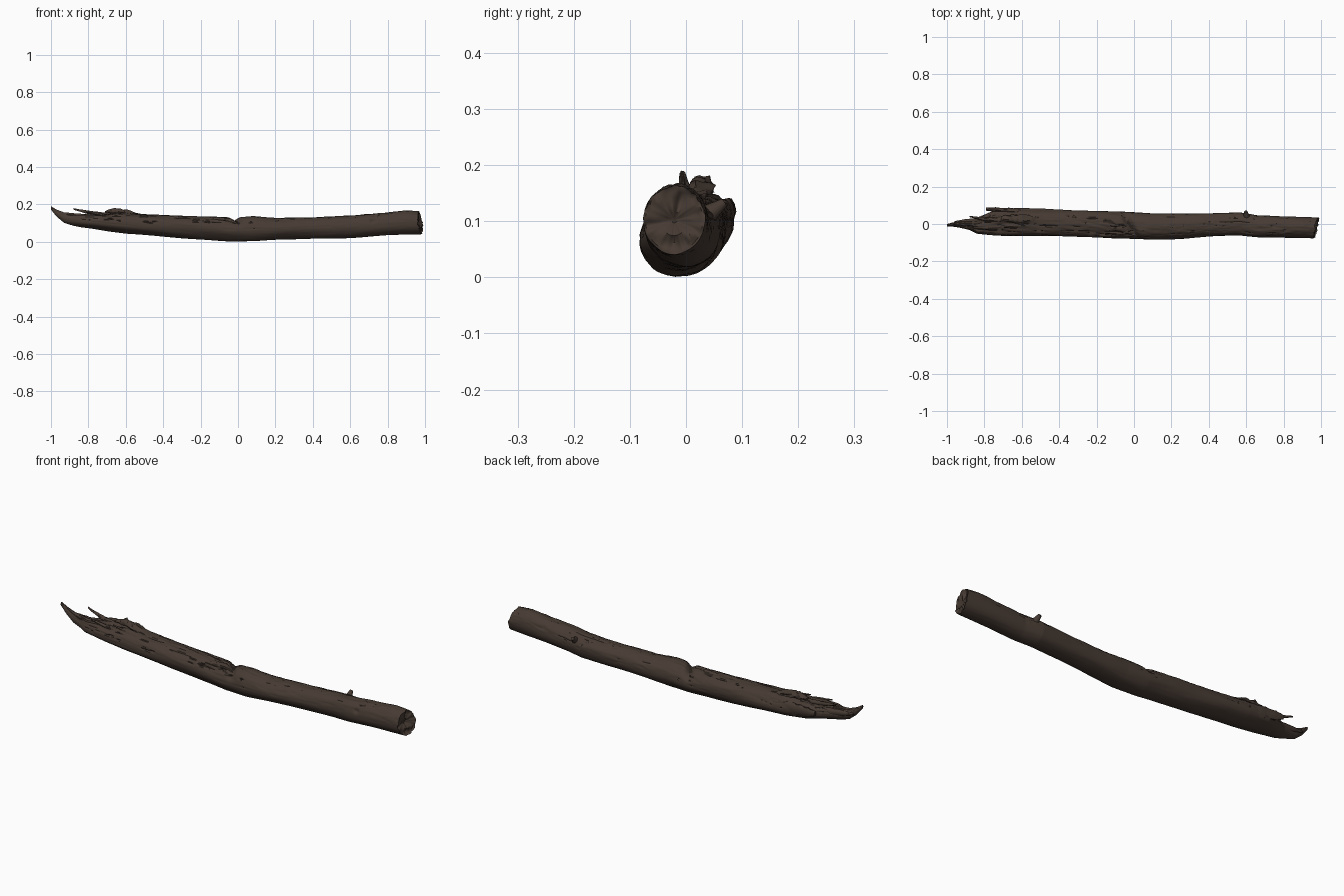
import bpy, bmesh, math, random
from mathutils import Vector, noise

random.seed(4)
if "Cube" in bpy.data.objects:
    bpy.data.objects.remove(bpy.data.objects["Cube"])


def material(name, rgb):
    m = bpy.data.materials.new(name)
    m.use_nodes = True
    m.diffuse_color = (*rgb, 1)
    bsdf = next(n for n in m.node_tree.nodes if n.type == "BSDF_PRINCIPLED")
    bsdf.inputs["Base Color"].default_value = (*rgb, 1)
    bsdf.inputs["Roughness"].default_value = 0.9
    return m


BARK = material("dark brown bark", (0.062, 0.043, 0.033))
CREVICE = material("crevice brown", (0.024, 0.017, 0.013))


def finish(name, bm):
    bmesh.ops.recalc_face_normals(bm, faces=bm.faces)
    mesh = bpy.data.meshes.new(name)
    bm.to_mesh(mesh)
    bm.free()
    obj = bpy.data.objects.new(name, mesh)
    bpy.context.collection.objects.link(obj)
    mesh.materials.append(BARK)
    mesh.materials.append(CREVICE)
    bpy.ops.object.select_all(action="DESELECT")
    obj.select_set(True)
    bpy.context.view_layer.objects.active = obj
    bpy.ops.object.shade_smooth_by_angle(angle=math.radians(50))
    return obj


def bridge(bm, rings):
    """Skin neighbouring rings with quads and close both ends."""
    n = len(rings[0])
    for a, b in zip(rings, rings[1:]):
        for i in range(n):
            j = (i + 1) % n
            bm.faces.new((a[i], a[j], b[j], b[i]))
    bm.faces.new(rings[0])
    bm.faces.new(rings[-1])


# Trunk outline: x, front y, back y, bottom z, top z
OUTLINE = [
    (-1.0, -.012, .0, .172, .19), (-.97, -.014, .008, .135, .172),
    (-.93, -.02, .016, .102, .155), (-.88, -.032, .024, .086, .15),
    (-.84, -.052, .034, .078, .148), (-.78, -.058, .06, .07, .15),
    (-.72, -.063, .083, .06, .152), (-.6, -.066, .086, .044, .153),
    (-.4, -.066, .077, .028, .143), (-.2, -.07, .07, .012, .137),
    (-.04, -.078, .063, .002, .13), (.08, -.084, .055, .003, .137),
    (.2, -.081, .056, .011, .125), (.4, -.067, .057, .015, .131),
    (.57, -.062, .062, .02, .14), (.66, -.071, .047, .025, .146),
    (.8, -.074, .041, .034, .156), (.9, -.076, .038, .038, .166),
    (.97, -.076, .034, .042, .162),
]


def outline_at(x):
    for a, b in zip(OUTLINE, OUTLINE[1:]):
        if x <= b[0]:
            t = (x - a[0]) / (b[0] - a[0])
            return [p + (q - p) * t for p, q in zip(a[1:], b[1:])]
    return OUTLINE[-1][1:]


def crack(x, ang):
    """Long wandering grooves, strongest on the weathered upper side."""
    c, s = math.cos(ang), math.sin(ang)
    n = noise.noise(Vector((x * 3.2, c * 2.6, s * 2.6 + 5)))
    groove = max(0, 1 - abs(n) / .07)
    upper = min(1, max(0, s + .25) * 1.6)
    patch = .5 + noise.noise(Vector((x * 5, c * 2 + 9, s)))
    left = 1 if x < .1 else .55
    return groove * upper * max(0, min(1, patch * 1.5)) * left


def radius_factor(x, ang):
    c, s = math.cos(ang), math.sin(ang)
    up = max(0, s)
    f = 1 + .06 * noise.noise(Vector((x * 4, c * 1.5, s * 1.5)))
    f += .035 * (.3 + up) * noise.noise(Vector((x * 14, c * 7, s * 7)))
    f += .02 * up * noise.noise(Vector((x * 45, c * 14, s * 14)))
    f -= .13 * crack(x, ang)
    # Cross notch in the middle of the upper side
    f -= .38 * math.exp(-((x + .02 + .03 * c) / .02) ** 2) * up ** 1.5
    # Rough torn wood towards the broken end
    torn = max(0, min(1, (-.5 - x) / .2))
    f += .22 * torn * up * noise.noise(Vector((x * 9, c * 5, s * 5 + 3)))
    # Small knot dimple on the front
    f -= .12 * math.exp(-((x - .72) / .012) ** 2 - ((ang - 2.8) / .17) ** 2)
    return f


# Trunk with cracked bark and a slanting cut end
SEG, STEPS = 80, 340
bm = bmesh.new()
rings, dark = [], set()
for k in range(STEPS + 1):
    x = -1 + 1.97 * k / STEPS
    y0, y1, z0, z1 = outline_at(x)
    yc, zc = (y0 + y1) / 2, (z0 + z1) / 2
    end = max(0, (x - .9) / .07)
    ring = []
    for i in range(SEG):
        ang = math.tau * i / SEG
        f = radius_factor(x, ang)
        dy, dz = (y1 - y0) / 2 * math.cos(ang) * f, (z1 - z0) / 2 * math.sin(ang) * f
        ragged = .008 * noise.noise(Vector((dy * 60, dz * 60, 2)))
        v = bm.verts.new((x + end * (.004 + .2 * dy - .12 * dz + ragged), yc + dy, zc + dz))
        if crack(x, ang) > .4 or f < .72:
            dark.add(v)
        ring.append(v)
    rings.append(ring)

# Hollowed, lumpy cut face
centre = sum((v.co for v in rings[-1]), Vector()) / SEG
rim = rings[-1]
for shrink in (.93, .82, .65, .45, .25, .08):
    ring = []
    for v in rim:
        p = centre.lerp(v.co, shrink)
        p.x += .014 * noise.noise(p * 45) - .012 * (1 - shrink) ** .5
        ring.append(bm.verts.new(p))
    rings.append(ring)
bridge(bm, rings)
for f in bm.faces:
    if sum(v in dark for v in f.verts) >= 3:
        f.material_index = 1
trunk = finish("trunk", bm)


def splinter(name, path, sides=10, rough=.25):
    """Tapered jagged sliver through points (x, y, z, y radius, z radius)."""
    bm = bmesh.new()
    rings = []
    sub = 8
    for a, b in zip(path, path[1:]):
        last = b is path[-1]
        for k in range(sub + last):
            x, y, z, ry, rz = (p + (q - p) * k / sub for p, q in zip(a, b))
            ring = []
            for i in range(sides):
                ang = math.tau * i / sides
                c, s = math.cos(ang), math.sin(ang)
                f = 1 + rough * noise.noise(Vector((x * 50, c * 2, s * 2 + y * 30)))
                ring.append(bm.verts.new((x, y + ry * c * f, z + rz * s * f)))
            rings.append(ring)
    bridge(bm, rings)
    return finish(name, bm)


# Torn wood at the broken end
splinter("upright_splinter", [(-.88, .04, .176, .003, .004), (-.85, .034, .168, .006, .006),
                              (-.79, .025, .155, .01, .01), (-.7, .02, .14, .012, .015)])
splinter("back_splinter", [(-.79, .08, .122, .008, .012), (-.75, .077, .118, .012, .022),
                           (-.66, .072, .11, .014, .03), (-.54, .062, .1, .012, .03)])
splinter("tongue_splinter", [(-.96, .012, .14, .004, .004), (-.9, .016, .13, .01, .014),
                             (-.8, .02, .12, .02, .02)])
splinter("bark_flap", [(-.71, .03, .158, .012, .005), (-.66, .028, .165, .02, .018),
                       (-.6, .025, .155, .024, .015), (-.5, .02, .135, .02, .01)], 14, .5)
for i in range(7):
    x = random.uniform(-.84, -.66)
    y = random.uniform(-.035, .05)
    size = random.uniform(.004, .008)
    splinter(f"small_splinter_{i + 1}", [(x, y, .158, size * .4, .003),
                                         (x + .06, y, .147, size, size),
                                         (x + .14, y, .132, size, size)], 8, .5)

# Short twig stub on the back
bm = bmesh.new()
bmesh.ops.create_cone(bm, cap_ends=True, segments=14, radius1=.02, radius2=.008, depth=.045)
direction = Vector((-.1, .75, .55))
bmesh.ops.rotate(bm, verts=bm.verts, matrix=direction.to_track_quat("Z", "Y").to_matrix())
bmesh.ops.translate(bm, verts=bm.verts, vec=(.6, .05, .12))
finish("twig_stub", bm)
